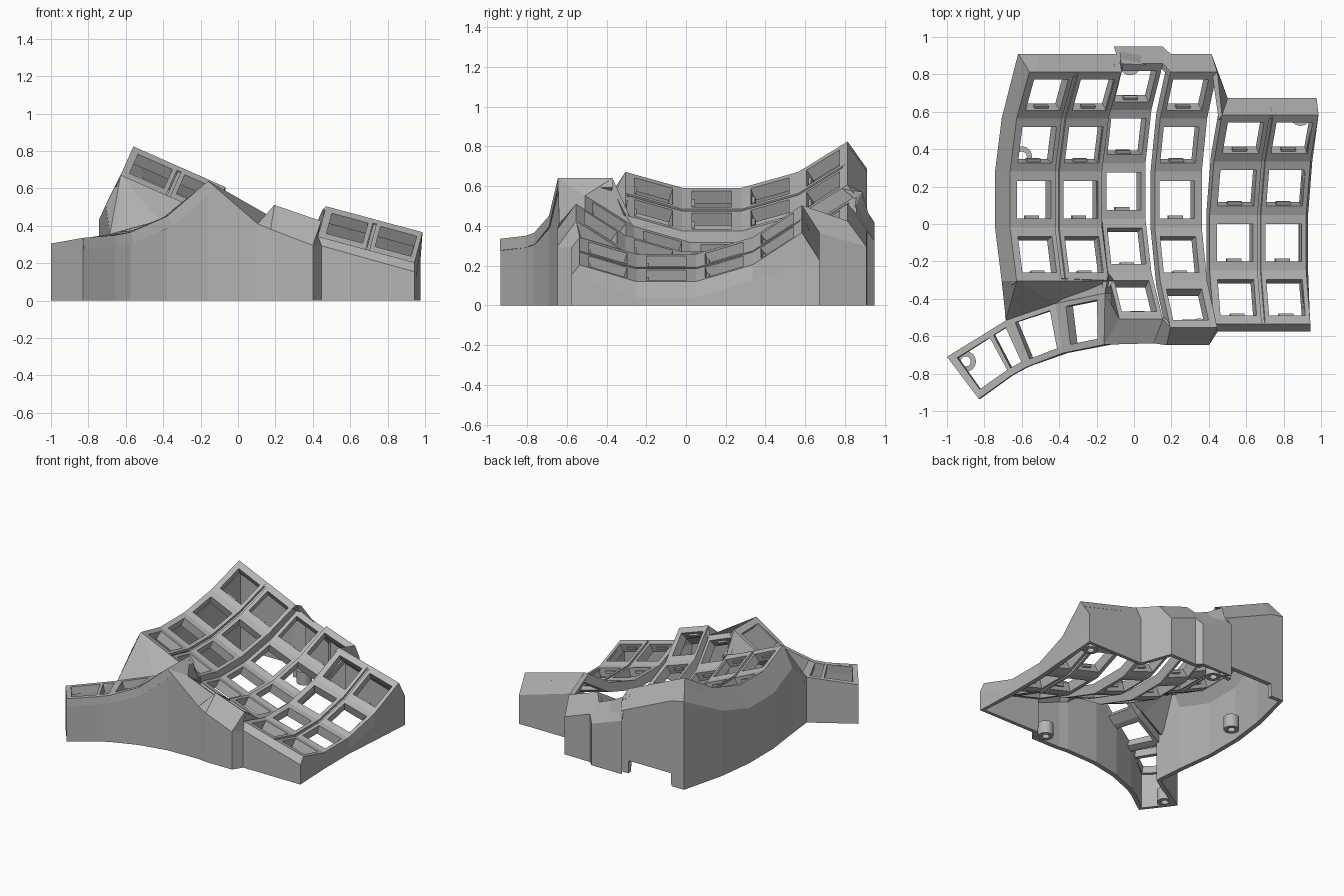
import bpy, bmesh, math
from mathutils import Vector as V

cube = bpy.data.objects.get("Cube")
if cube:
    bpy.data.objects.remove(cube)

grey = bpy.data.materials.new("plain_grey")
grey.use_nodes = True
GREY = (0.46, 0.46, 0.46, 1)
grey.diffuse_color = GREY
grey.node_tree.nodes["Principled BSDF"].inputs["Base Color"].default_value = GREY

STEP = math.radians(17)      # angle between key rows
RADIUS = 1.0                 # finger curl radius
HOLE = 0.1                   # half size of a switch hole


def make(name, faces, thickness):
    """Mesh object from a list of point loops, thickened against its normals."""
    bm = bmesh.new()
    for loop in faces:
        bm.faces.new([bm.verts.new(p) for p in loop])
    bmesh.ops.remove_doubles(bm, verts=bm.verts, dist=0.0005)
    bmesh.ops.dissolve_degenerate(bm, edges=bm.edges, dist=0.0005)
    me = bpy.data.meshes.new(name)
    bm.to_mesh(me)
    bm.free()
    me.materials.append(grey)
    ob = bpy.data.objects.new(name, me)
    bpy.context.scene.collection.objects.link(ob)
    mod = ob.modifiers.new("thickness", "SOLIDIFY")
    mod.thickness = thickness
    mod.offset = -1
    return ob


class Column:
    """One curved, tilted column of keys."""
    def __init__(self, x, y, z, tilt, left, right, first):
        t = math.radians(tilt)
        self.origin = V((x, y, z))
        self.across = V((math.cos(t), 0, -math.sin(t)))
        self.up = V((math.sin(t), 0, math.cos(t)))
        self.left, self.right = left, right
        self.rows = range(first, 3)

    def edge(self, u, k):
        """Point on the boundary between rows, k in row steps."""
        r = RADIUS / math.cos(STEP / 2)
        a = k * STEP
        return (self.origin + self.across * u + V((0, r * math.sin(a), 0))
                + self.up * (RADIUS - r * math.cos(a)))

    def l(self, k):
        return self.edge(self.left, k)

    def r(self, k):
        return self.edge(self.right, k)


A = Column(-.535, .13, .535, 24, -.14, .125, -1)
B = Column(-.285, .13, .425, 24, -.125, .125, -1)
C = Column(-.055, .175, .27, 21.5, -.125, .125, -2)
D = Column(.23, .13, .23, 19, -.125, .14, -2)
E = Column(.54, -.1, .222, 15, -.14, .125, -1)
F = Column(.80, -.1, .152, 15, -.125, .125, -1)
columns = {"inner": A, "index": B, "middle": C, "ring": D, "little": E, "outer": F}


def blend(c, u, v):
    return c[0].lerp(c[1], u).lerp(c[3].lerp(c[2], u), v)


def framed(c, u0, u1, v0, v1):
    """Four faces around a rectangular hole in a quad."""
    h = [blend(c, u0, v0), blend(c, u1, v0), blend(c, u1, v1), blend(c, u0, v1)]
    return [(c[i], c[(i + 1) % 4], h[(i + 1) % 4], h[i]) for i in range(4)]


# Key plates with switch holes and the small clips on their front walls
for name, col in columns.items():
    plate, clips = [], []
    w = col.right - col.left
    for k in col.rows:
        c = [col.l(k - .5), col.r(k - .5), col.r(k + .5), col.l(k + .5)]
        length = (c[3] - c[0]).length
        v0 = .5 - HOLE / length
        u0, u1 = (-HOLE - col.left) / w, (HOLE - col.left) / w
        plate += framed(c, u0, u1, v0, 1 - v0)
        n = (c[1] - c[0]).cross(c[3] - c[0]).normalized() * -.02
        mid = -col.left / w
        clips.append([blend(c, mid + s * .04 / w, v) + n for s, v in
                      ((-1, v0 - .01), (1, v0 - .01), (1, v0 + .05), (-1, v0 + .05))])
    make(name + "_key_plate", plate, .07)
    make(name + "_switch_clips", clips, .02)

# Webs joining neighbouring columns
sink = V((0, 0, -.015))
for name, p, q, drop in (("inner_web", A, B, sink), ("index_web", B, C, V()),
                         ("outer_web", E, F, sink)):
    make(name, [(p.r(k - .5) + drop, q.l(k - .5) + drop,
                 q.l(k + .5) + drop, p.r(k + .5) + drop) for k in p.rows], .03)

# Thumb cluster: stations of (outer edge, inner edge)
thumb_out = [V(p) for p in ((-.83, -.935, .335), (-.655, -.81, .35), (-.575, -.765, .365),
                            (-.38, -.69, .45), (-.16, -.645, .64))]
thumb_in = [V(p) for p in ((-1, -.71, .305), (-.78, -.575, .34), (-.685, -.515, .355),
                           (-.42, -.425, .43), (-.155, -.37, .64))]
holes = [(.16, .97, .14, .88), (.15, .85, .14, .88), (.15, .87, .12, .9), (.2, .84, .14, .9)]
thumb = []
for i, h in enumerate(holes):
    c = [thumb_out[i], thumb_out[i + 1], thumb_in[i + 1], thumb_in[i]]
    thumb += framed(c, *h)
make("thumb_plate", thumb, .06)

# Sloped panels between the thumb cluster and the finger columns
a, b, cf, cm = A.l(-1.5), B.r(-1.5), C.l(-2.5), C.l(-1.5)
i2, i3, i4, q4 = thumb_in[2], thumb_in[3], thumb_in[4], thumb_out[4]
make("thumb_joint", [(a, i2, i3), (a, i3, b), (b, i3, i4),
                     (i4, q4, cf), (i4, cf, cm), (i4, cm, b)], .03)

# Outer wall: (top edge, shoulder, floor height), clockwise from the front left
wall = []


def add(top, offset, floor=0):
    wall.append((top, top + V(offset), floor))


for k in (-1.5, -.5, .5, 1.5):
    add(A.l(k), (-.08, 0, -.16))
back = (0, .097, -.135)
corner = A.l(2.5)
add(corner, (-.06, .097, -.135))
for t, floor in ((.1, 0), (.11, .1), (.85, .1), (.86, 0), (1, 0)):   # cable opening
    add(corner.lerp(B.r(2.5), t), back, floor)
add(C.l(2.5), (-.03, .09, -.135))
add(C.r(2.5), (0, .09, -.135))
add(D.l(2.5), back)
add(D.r(2.5), (-.03, .095, -.13))
add(E.l(2.5), (.03, .09, -.14))
add(F.r(2.5), (-.01, .09, -.14))
for k in (1.5, .5, -.5):
    add(F.r(k), (.01, 0, -.08))
add(F.r(-1.5), (0, -.04, -.05))
add(E.l(-1.5), (.02, -.04, -.05))
add(D.r(-2.5), (-.045, -.095, -.13))
add(D.l(-2.5), (-.02, -.095, -.13))
add(C.r(-2.5), (-.05, -.13, -.05))
wall.append((cf, q4, 0))
for p in reversed(thumb_out):
    add(p, (0, 0, -.02))
for p in thumb_in[:3]:
    add(p, (0, 0, -.02))

faces = []
for (t0, s0, f0), (t1, s1, f1) in zip(wall, wall[1:] + wall[:1]):
    g0, g1 = V((s0.x, s0.y, f0)), V((s1.x, s1.y, f1))
    for loop in ((t0, t1, s1, s0), (s0, s1, g1, g0)):
        if (loop[0] - loop[1]).length > .0005:
            faces.append(loop)
make("outer_wall", faces, .035)

# Screw posts standing inside the wall
for i, (x, y) in enumerate(((-.90, -.735), (-.60, .36), (-.02, .85), (.35, -.56), (.89, .58))):
    sides = 24
    ring = [V((x + .055 * math.cos(s * math.tau / sides),
               y + .055 * math.sin(s * math.tau / sides), 0)) for s in range(sides)]
    up = V((0, 0, .1))
    make("screw_post_%d" % (i + 1),
         [(p, q, q + up, p + up) for p, q in zip(ring, ring[1:] + ring[:1])], .028)
